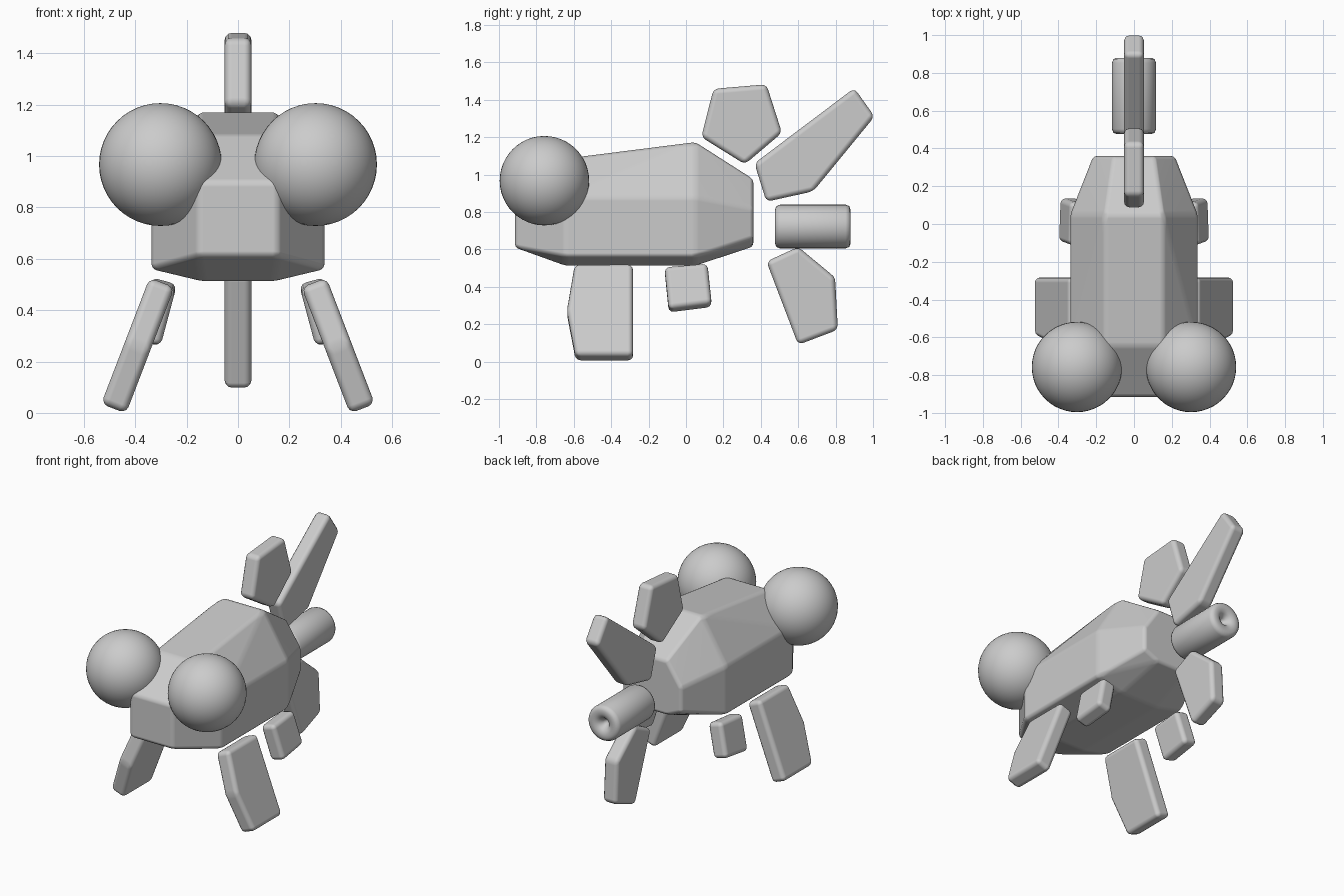
import bpy, bmesh
from math import sin, cos, radians, pi
from mathutils import Vector

if "Cube" in bpy.data.objects:
    bpy.data.objects.remove(bpy.data.objects["Cube"])


def finish(name, bm, bevel=0.0, angle=35):
    bmesh.ops.recalc_face_normals(bm, faces=bm.faces[:])
    me = bpy.data.meshes.new(name)
    bm.to_mesh(me)
    bm.free()
    ob = bpy.data.objects.new(name, me)
    bpy.context.collection.objects.link(ob)
    bpy.ops.object.select_all(action='DESELECT')
    ob.select_set(True)
    bpy.context.view_layer.objects.active = ob
    bpy.ops.object.shade_smooth_by_angle(angle=radians(angle))
    if bevel:
        for p in me.polygons:
            p.use_smooth = True
        m = ob.modifiers.new("Bevel", 'BEVEL')
        m.width = bevel
        m.segments = 3
        m.limit_method = 'ANGLE'
        m.angle_limit = radians(10)
        m.harden_normals = True
    return ob


def hull(name, points, bevel):
    """Bevelled convex solid around a set of points."""
    bm = bmesh.new()
    for p in points:
        bm.verts.new(p)
    bmesh.ops.convex_hull(bm, input=bm.verts[:])
    bmesh.ops.dissolve_limit(bm, angle_limit=radians(1),
                             verts=bm.verts[:], edges=bm.edges[:])
    return finish(name, bm, bevel)


def slab(name, outline, thick=0.104, tilt=0, x=0, z=0, side=1):
    """Flat plate with a (y, z) outline, tilted outwards about the y axis."""
    a = radians(tilt)
    pts = []
    for t in (-thick / 2, thick / 2):
        for y, h in outline:
            pts.append((side * (x + t * cos(a) - h * sin(a)), y,
                        z + t * sin(a) + h * cos(a)))
    hull(name, pts, 0.028)


# faceted body: y, low width, low z, side width, side low z, side high z, top width, top z
sections = [
    (-0.915, 0.155, 0.61, 0.155, 0.61, 0.90, 0.155, 0.90),
    (-0.645, 0.14, 0.513, 0.337, 0.56, 0.88, 0.155, 1.085),
    (0.05, 0.14, 0.513, 0.337, 0.56, 0.88, 0.155, 1.173),
    (0.36, 0.11, 0.615, 0.215, 0.66, 0.82, 0.11, 0.975),
]
body = set()
for y, lw, lz, sw, s0, s1, tw, tz in sections:
    for s in (-1, 1):
        body |= {(s * lw, y, lz), (s * sw, y, s0), (s * sw, y, s1), (s * tw, y, tz)}
hull("body", sorted(body), 0.02)

# eyes and paired lower fins
for side, tag in ((-1, "left"), (1, "right")):
    bm = bmesh.new()
    bmesh.ops.create_uvsphere(bm, u_segments=48, v_segments=24, radius=0.239)
    bmesh.ops.translate(bm, verts=bm.verts[:], vec=(side * 0.302, -0.757, 0.967))
    finish("eye_" + tag, bm)
    slab("front_fin_" + tag,
         [(-0.595, 0.263), (-0.283, 0.263), (-0.283, -0.263), (-0.59, -0.263), (-0.637, 0.0)],
         tilt=21, x=0.39, z=0.262, side=side)
    slab("small_fin_" + tag,
         [(-0.115, 0.108), (0.115, 0.128), (0.138, -0.098), (-0.092, -0.128)],
         tilt=15, x=0.32, z=0.393, side=side)

# centre-line fins
slab("back_fin", [(0.082, 1.2), (0.147, 1.458), (0.43, 1.482), (0.513, 1.223), (0.315, 1.055)])
slab("tail_fin", [(0.366, 1.06), (0.9, 1.462), (1.008, 1.31), (0.68, 0.91), (0.43, 0.855)])
slab("belly_fin", [(0.43, 0.535), (0.6, 0.613), (0.797, 0.45), (0.812, 0.17), (0.6, 0.09)])

# tail tube with dimpled rounded ends
end = [(0, 0.13), (0.022, 0.165), (0.04, 0.19), (0.065, 0.202),
       (0.09, 0.202), (0.109, 0.195), (0.117, 0.175)]
profile = end + [(r, -y) for r, y in reversed(end)]
bm = bmesh.new()
vs = [bm.verts.new((r, 0.678 + y, 0.722)) for r, y in profile]
es = [bm.edges.new(pair) for pair in zip(vs, vs[1:])]
bmesh.ops.spin(bm, geom=vs + es, cent=Vector((0, 0, 0.722)), axis=(0, 1, 0),
               angle=2 * pi, steps=32)
bmesh.ops.remove_doubles(bm, verts=bm.verts[:], dist=0.0005)
finish("tail_tube", bm, angle=50)
